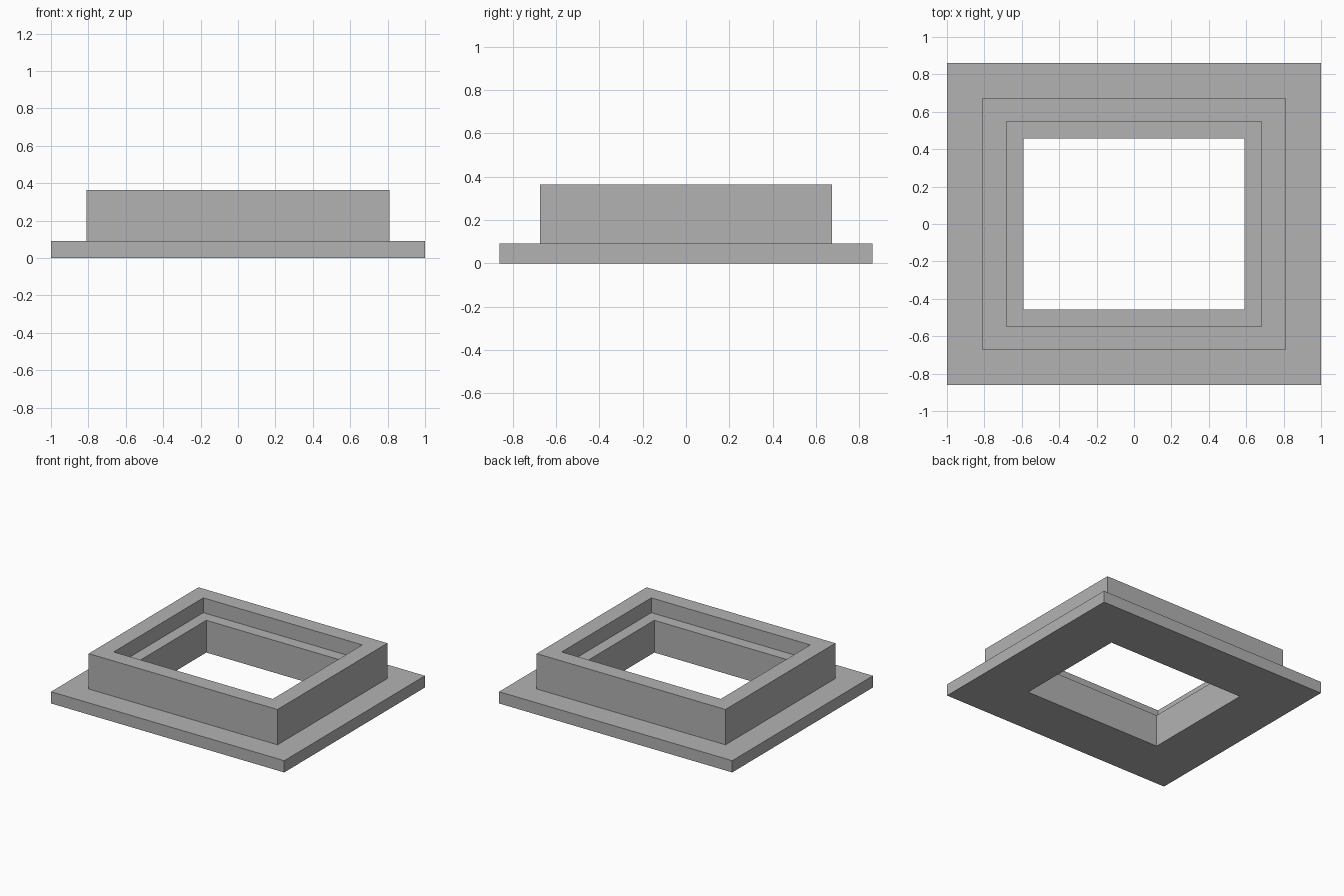
import bpy
import bmesh

default = bpy.data.objects.get("Cube")
if default:
    bpy.data.objects.remove(default, do_unlink=True)

# Plain grey material
GREY = (0.448, 0.448, 0.448, 1.0)
grey = bpy.data.materials.new("plain grey")
grey.use_nodes = True
grey.diffuse_color = GREY
grey.node_tree.nodes["Principled BSDF"].inputs["Base Color"].default_value = GREY

# Heights of the flange, the inner ledge and the rim
FLANGE_Z, LEDGE_Z, RIM_Z = 0.091, 0.25, 0.365

# Half sizes of the nested rectangles
FLANGE = (1.0, 0.862)
COLLAR = (0.81, 0.673)
RECESS = (0.682, 0.549)
OPENING = (0.592, 0.457)

# Stepped section, followed from the outer bottom edge round to the opening
section = [
    (FLANGE, 0.0), (FLANGE, FLANGE_Z),
    (COLLAR, FLANGE_Z), (COLLAR, RIM_Z),
    (RECESS, RIM_Z), (RECESS, LEDGE_Z),
    (OPENING, LEDGE_Z), (OPENING, 0.0),
]


def rectangle_loop(bm, half, z):
    hx, hy = half
    corners = ((-hx, -hy), (hx, -hy), (hx, hy), (-hx, hy))
    return [bm.verts.new((x, y, z)) for x, y in corners]


# Flanged frame: join the loops, closing the last back to the first
bm = bmesh.new()
loops = [rectangle_loop(bm, half, z) for half, z in section]
for lower, upper in zip(loops, loops[1:] + loops[:1]):
    for i in range(4):
        j = (i + 1) % 4
        bm.faces.new((lower[i], lower[j], upper[j], upper[i]))
bmesh.ops.recalc_face_normals(bm, faces=bm.faces)

mesh = bpy.data.meshes.new("flanged_frame")
bm.to_mesh(mesh)
bm.free()
mesh.materials.append(grey)
frame = bpy.data.objects.new("flanged_frame", mesh)
bpy.context.collection.objects.link(frame)
